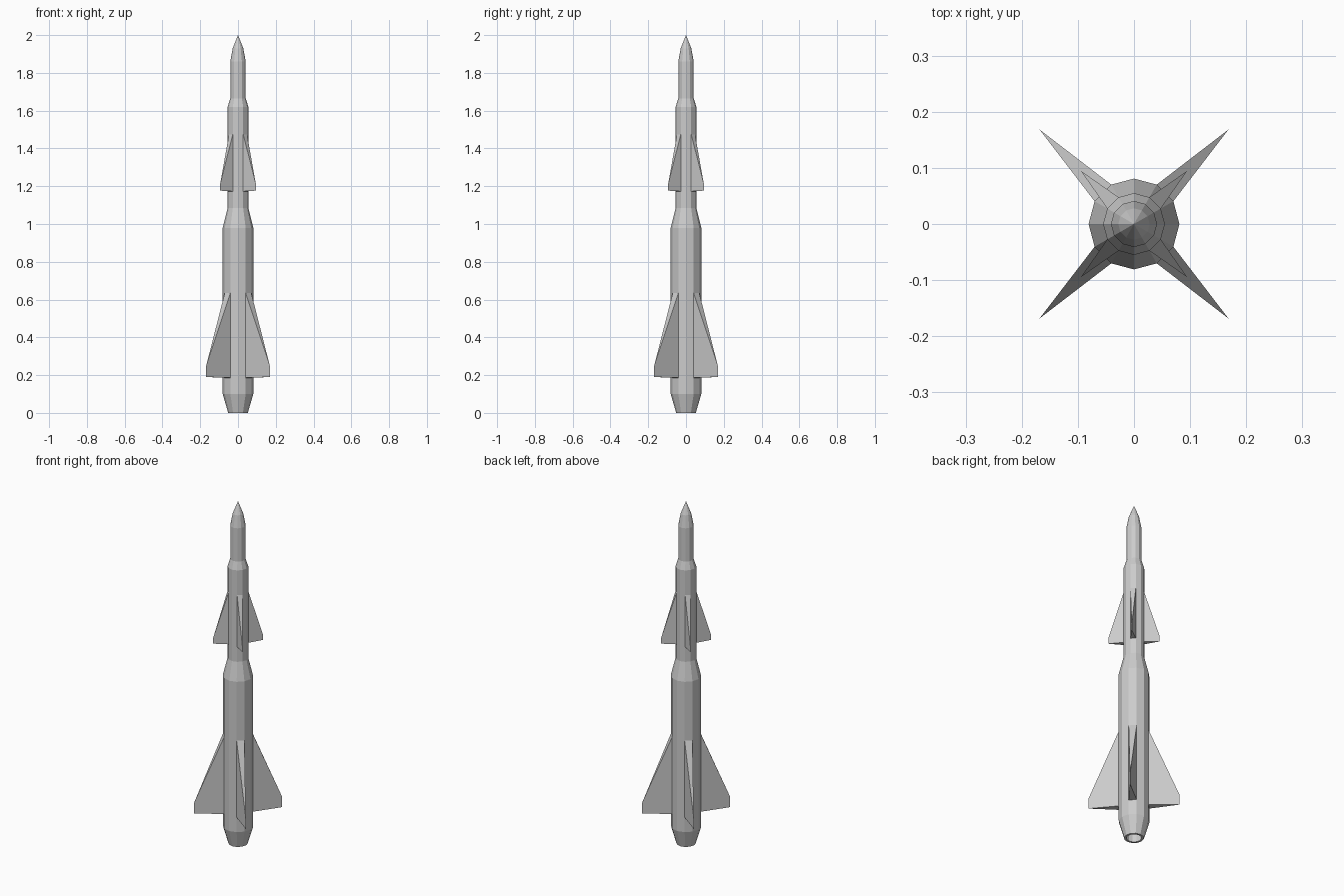
import bpy, bmesh
from math import sin, cos, radians, pi

if "Cube" in bpy.data.objects:
    bpy.data.objects.remove(bpy.data.objects["Cube"])

SIDES = 12


def make_object(name, bm):
    bmesh.ops.recalc_face_normals(bm, faces=bm.faces)
    mesh = bpy.data.meshes.new(name)
    bm.to_mesh(mesh)
    bm.free()
    obj = bpy.data.objects.new(name, mesh)
    bpy.context.collection.objects.link(obj)
    return obj


def lathe(name, profile):
    """Turn (radius, z) points into a faceted closed body; radius 0 is a pole."""
    bm = bmesh.new()
    rings = []
    for r, z in profile:
        n = SIDES if r > 0 else 1
        rings.append([bm.verts.new((r * cos(2 * pi * i / SIDES),
                                    r * sin(2 * pi * i / SIDES), z)) for i in range(n)])
    for a, b in zip(rings, rings[1:]):
        for i in range(SIDES):
            j = (i + 1) % SIDES
            quad = [a[i % len(a)], a[j % len(a)], b[j % len(b)], b[i % len(b)]]
            bm.faces.new(list(dict.fromkeys(quad)))
    return make_object(name, bm)


def wedge_fin(name, angle, radius, tip, z_bottom, z_tip, z_top):
    """Fin rooted on one whole body facet, tapering to a sharp outer edge."""
    bm = bmesh.new()

    def vert(r, deg, z):
        a = radians(angle + deg)
        return bm.verts.new((r * cos(a), r * sin(a), z))

    lb, lt = vert(radius, -15, z_bottom), vert(radius, -15, z_top)
    rb, rt = vert(radius, 15, z_bottom), vert(radius, 15, z_top)
    tb, tt = vert(tip, 0, z_bottom + 0.004), vert(tip, 0, z_tip)
    for f in ((lb, tb, tt, lt), (rb, rt, tt, tb), (lt, tt, rt), (lb, rb, tb), (lb, lt, rt, rb)):
        bm.faces.new(f)
    return make_object(name, bm)


# Stepped body with pointed nose and hollow exhaust
lathe("rocket_body", [
    (0, 0.10), (0.04, 0.10), (0.04, 0.0), (0.052, 0.0),
    (0.081, 0.10), (0.081, 0.98), (0.055, 1.085), (0.055, 1.62),
    (0.041, 1.665), (0.041, 1.86), (0.028, 1.93), (0, 2.0)])

# Four large tail fins and four small upper fins on the diagonals
for k in range(4):
    angle = 45 + 90 * k
    wedge_fin(f"tail_fin_{k + 1}", angle, 0.081, 0.238, 0.186, 0.25, 0.635)
    wedge_fin(f"upper_fin_{k + 1}", angle, 0.055, 0.134, 1.173, 1.21, 1.475)
